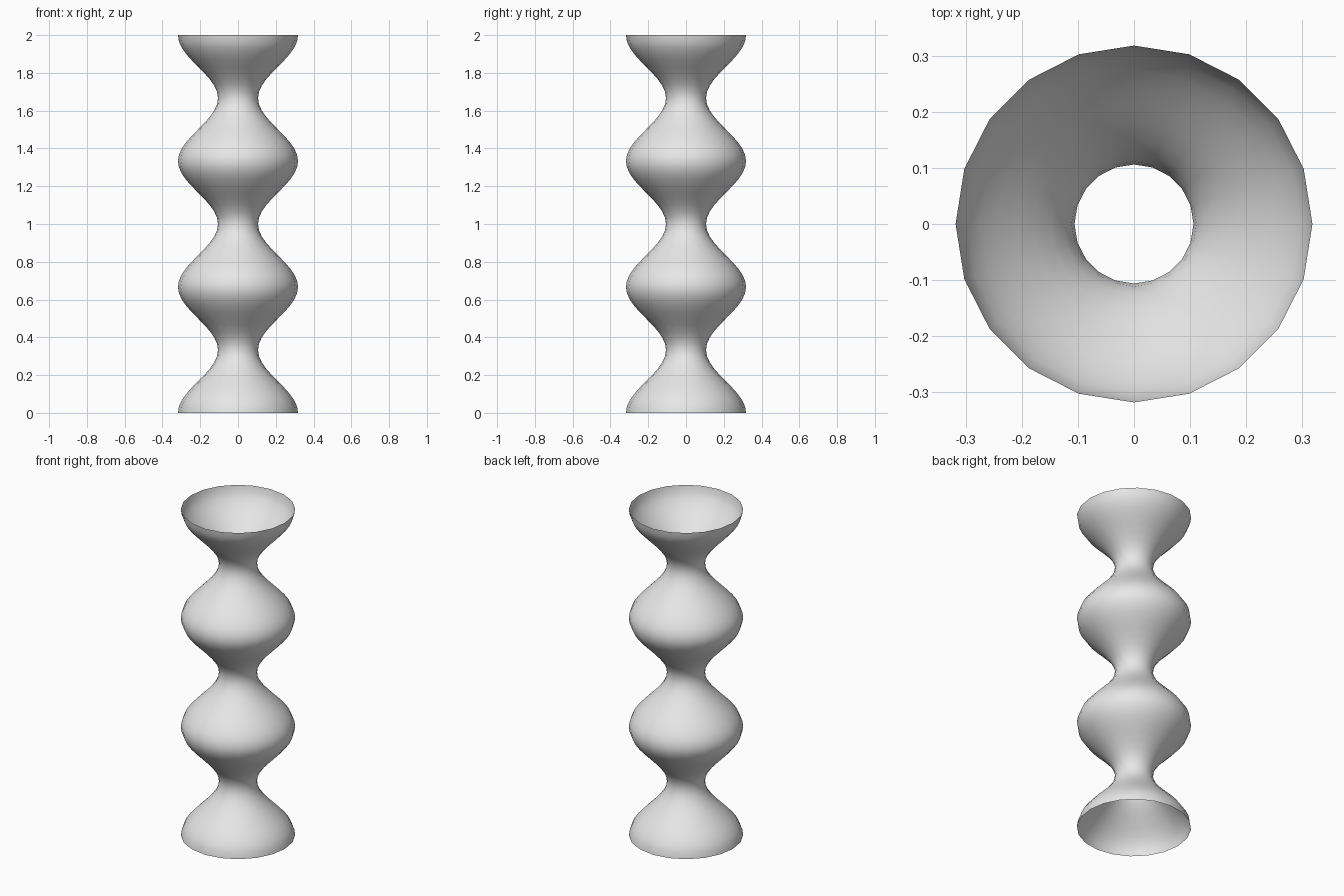
import bpy
import bmesh
from math import cos, sin, pi

cube = bpy.data.objects.get("Cube")
if cube:
    bpy.data.objects.remove(cube, do_unlink=True)

SIDES = 20
RINGS = 60
HEIGHT = 2.0
WAVES = 3
MEAN_RADIUS = 0.212
SWELL = 0.106

# Plain grey material
grey = bpy.data.materials.new("light grey")
grey.use_nodes = True
colour = (0.8, 0.8, 0.8, 1)
grey.diffuse_color = colour
grey.node_tree.nodes["Principled BSDF"].inputs["Base Color"].default_value = colour

# Open, thin-walled tube whose radius follows a cosine wave
bm = bmesh.new()
rings = []
for i in range(RINGS + 1):
    t = i / RINGS
    r = MEAN_RADIUS + SWELL * cos(2 * pi * WAVES * t)
    rings.append([bm.verts.new((r * cos(2 * pi * k / SIDES),
                                r * sin(2 * pi * k / SIDES),
                                HEIGHT * t)) for k in range(SIDES)])
for low, high in zip(rings, rings[1:]):
    for k in range(SIDES):
        n = (k + 1) % SIDES
        bm.faces.new((low[k], low[n], high[n], high[k])).smooth = True

mesh = bpy.data.meshes.new("wavy_tube")
bm.to_mesh(mesh)
bm.free()
mesh.materials.append(grey)
tube = bpy.data.objects.new("wavy_tube", mesh)
bpy.context.collection.objects.link(tube)
